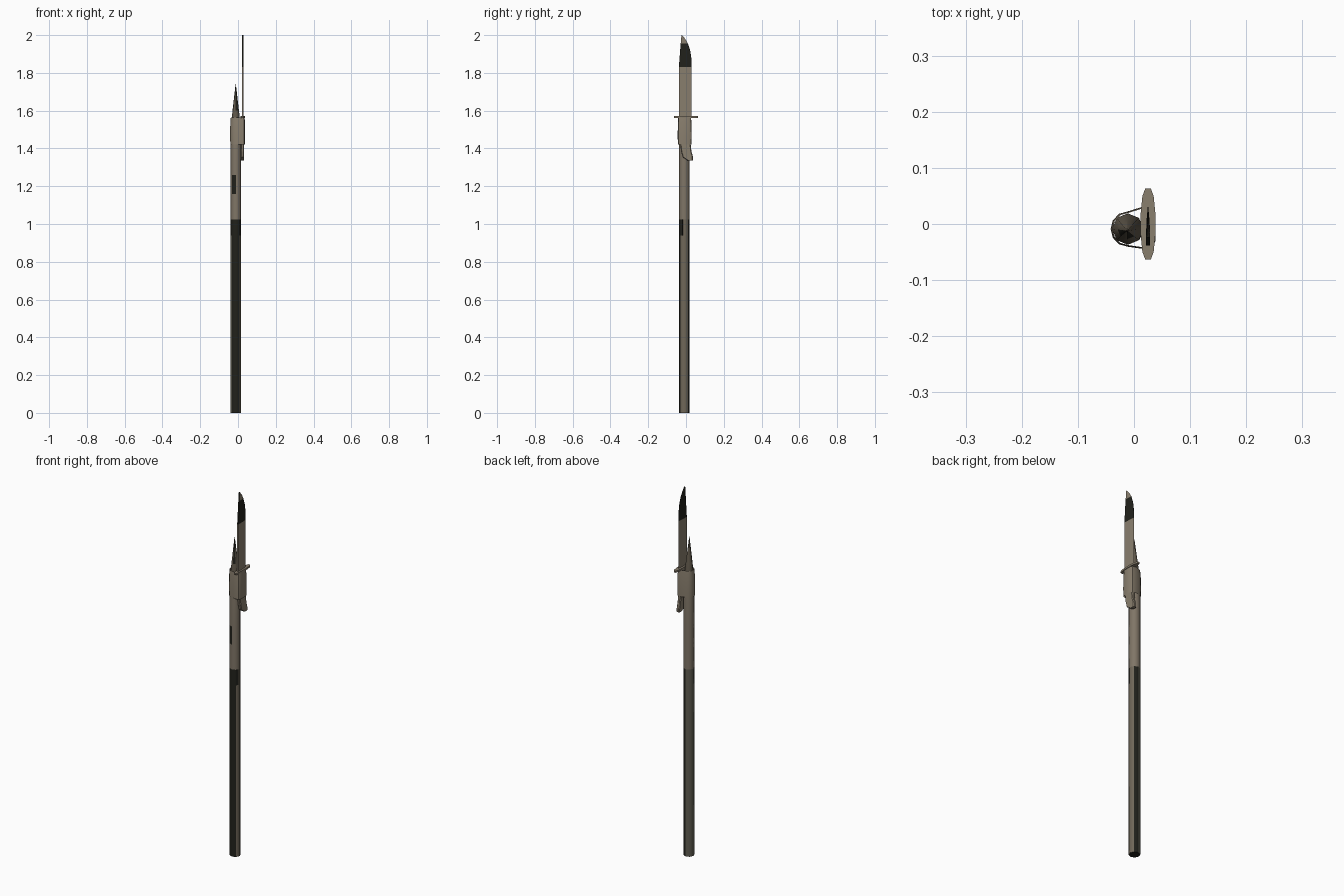
import bpy, bmesh, math

if "Cube" in bpy.data.objects:
    bpy.data.objects.remove(bpy.data.objects["Cube"])


def mat(name, r, g, b):
    m = bpy.data.materials.new(name)
    m.diffuse_color = (r, g, b, 1)
    m.use_nodes = True
    m.node_tree.nodes["Principled BSDF"].inputs["Base Color"].default_value = m.diffuse_color
    return m


MATS = [mat("light_tan", 0.25, 0.21, 0.155), mat("near_black", 0.015, 0.015, 0.011),
        mat("weathered_brown", 0.16, 0.135, 0.098), mat("dull_olive", 0.115, 0.11, 0.082),
        mat("pole_tan", 0.215, 0.18, 0.135), mat("tip_brown", 0.12, 0.1, 0.072)]
TAN, BLACK, BROWN, OLIVE, POLE, TIP = range(6)


def loft(name, rings, caps=True, rule=None, smooth=None):
    """Skin a list of equal-length rings; rule(center, normal) gives the colour."""
    bm = bmesh.new()
    vr = [[bm.verts.new(p) for p in ring] for ring in rings]
    n = len(rings[0])
    for a, b in zip(vr, vr[1:]):
        for i in range(n):
            j = (i + 1) % n
            bm.faces.new((a[i], a[j], b[j], b[i]))
    if caps:
        bm.faces.new(vr[0][::-1])
        bm.faces.new(vr[-1])
    bmesh.ops.recalc_face_normals(bm, faces=bm.faces)
    bm.normal_update()
    for f in bm.faces:
        f.material_index = rule(f.calc_center_median(), f.normal) if rule else TAN
    me = bpy.data.meshes.new(name)
    bm.to_mesh(me)
    bm.free()
    for m in MATS:
        me.materials.append(m)
    ob = bpy.data.objects.new(name, me)
    bpy.context.collection.objects.link(ob)
    if smooth:
        bpy.ops.object.select_all(action='DESELECT')
        bpy.context.view_layer.objects.active = ob
        ob.select_set(True)
        bpy.ops.object.shade_smooth_by_angle(angle=math.radians(smooth))
    return ob


# Octagonal wooden pole with a sharpened tip
CX, CY = -0.011, -0.009


def octagon(z, r, dx=0, dy=0):
    return [(CX + dx + r * math.cos(i * math.pi / 4),
             CY + dy + r * math.sin(i * math.pi / 4), z) for i in range(8)]


def pole_rule(c, n):
    if n.z < -0.5:
        return BLACK
    side = int((math.degrees(math.atan2(n.y, n.x)) % 360) // 45)  # 0 = +x, counter-clockwise
    if c.z > 1.5:
        return BLACK if c.z > 1.6 and side in (4, 6) else TIP
    if 1.16 < c.z < 1.26 and side == 5:
        return BLACK
    if c.z > 1.025:
        return POLE
    if side in (1, 5, 6) or (c.z > 0.94 and side == 4):
        return BLACK
    return BROWN if side in (0, 7) else OLIVE


levels = [0, 0.94, 1.025, 1.16, 1.26, 1.5]
loft("pole", [octagon(z, 0.028) for z in levels]
     + [octagon(1.6, 0.017, -0.001, -0.001), octagon(1.74, 0.0008, -0.001, -0.003)],
     rule=pole_rule, smooth=50)

# Small dark stain plate on the pole's front right side
a0, a1, r = math.radians(-45), math.radians(-18), 0.0285
stain = []
for z in (0.94, 1.025):
    stain.append([(CX + k * math.cos(a), CY + k * math.sin(a), z)
                  for k, a in ((r, a0), (r * 0.96, a1), (r * 0.9, a1), (r * 0.94, a0))])
loft("pole_stain", stain, rule=lambda c, n: BLACK)

# Strap binding pole and knife together
def strap_ring(z, s):
    pts = [(CX + 0.0295 * math.cos(t), CY + 0.0305 * math.sin(t))
           for t in (math.radians(90 + 30 * k) for k in range(7))]
    pts += [(0.013, -0.043), (0.032, -0.040), (0.037, -0.030),
            (0.037, 0.018), (0.032, 0.027), (0.013, 0.029)]
    return [(x * s, CY + (y - CY) * s, z) for x, y in pts]


strap = loft("strap", [strap_ring(1.42, 1.0), strap_ring(1.46, 1.03),
                       strap_ring(1.53, 1.01), strap_ring(1.565, 0.94)], caps=False, smooth=50)

# Knife handle with a slanted, hooked butt
handle_rows = [(1.335, 0.010, 0.037), (1.355, -0.018, 0.037), (1.385, -0.026, 0.029),
               (1.42, -0.030, 0.025), (1.565, -0.032, 0.025)]


def slab(z, y0, y1, x0, x1, c):
    return [(x0, y0 + c, z), (x0 + c, y0, z), (x1 - c, y0, z), (x1, y0 + c, z),
            (x1, y1 - c, z), (x1 - c, y1, z), (x0 + c, y1, z), (x0, y1 - c, z)]


loft("knife_handle", [slab(z, a, b, 0.015, 0.033, 0.004) for z, a, b in handle_rows])

# Thin cross guard, narrowing to its ends
guard = [(0.020, -0.063), (0.030, -0.063), (0.035, -0.050), (0.038, -0.020), (0.038, 0.020),
         (0.035, 0.050), (0.030, 0.063), (0.020, 0.063), (0.015, 0.050), (0.012, 0.020),
         (0.012, -0.020), (0.015, -0.050)]
loft("cross_guard", [[(x, y, z) for x, y in guard] for z in (1.562, 1.572)])

# Blade: thick straight spine on -y, curved thin edge on +y
blade_rows = [(1.565, -0.038, 0.030), (1.83, -0.038, 0.030), (1.88, -0.034, 0.028),
              (1.92, -0.031, 0.022), (1.955, -0.028, 0.010), (1.98, -0.026, -0.004),
              (2.0, -0.024, -0.021)]


def blade_rule(c, n):
    if c.z < 1.83:
        return TAN
    return TAN if c.z > 1.955 and n.x > 0 else BLACK


BX = 0.025
loft("knife_blade", [[(BX - 0.0035, a, z), (BX + 0.0035, a, z),
                      (BX + 0.003, a + (b - a) * 0.6, z), (BX + 0.0005, b, z),
                      (BX - 0.0005, b, z), (BX - 0.003, a + (b - a) * 0.6, z)]
                     for z, a, b in blade_rows], rule=blade_rule)
